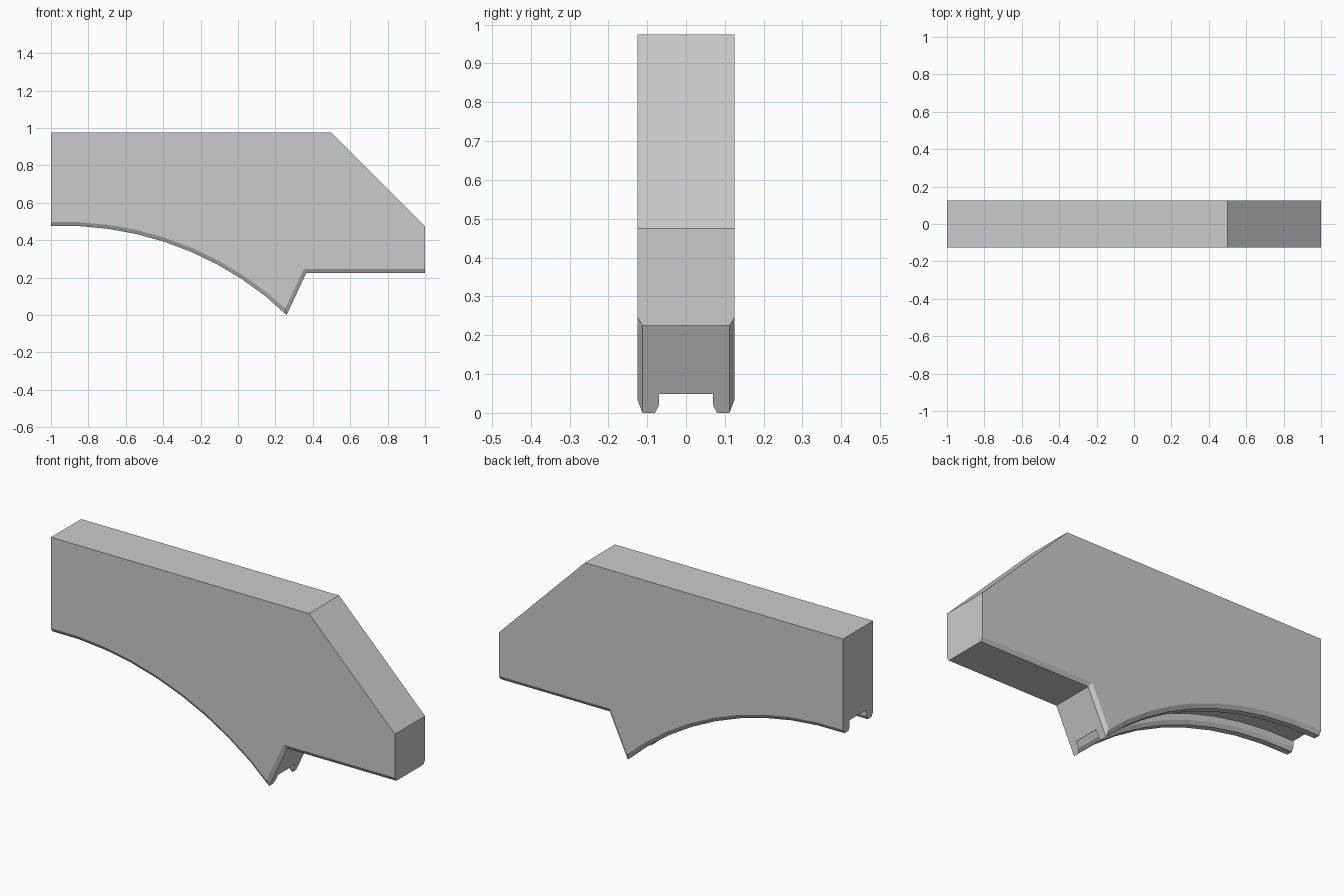
import bpy, bmesh, math
from mathutils import Vector

cube = bpy.data.objects.get("Cube")
if cube:
    bpy.data.objects.remove(cube, do_unlink=True)

grey = bpy.data.materials.new("plain grey")
grey.use_nodes = True
grey.diffuse_color = (0.6, 0.6, 0.6, 1)
grey.node_tree.nodes["Principled BSDF"].inputs["Base Color"].default_value = (0.6, 0.6, 0.6, 1)

HALF, CHAMFER_Y, CHAMFER_Z = 0.125, 0.013, 0.021
SEGMENTS = 9


def offset(path, d):
    """Shift an x-z path upwards by d with mitred corners."""
    normals = [Vector((a.y - b.y, b.x - a.x)).normalized() for a, b in zip(path, path[1:])]
    result = []
    for i, p in enumerate(path):
        if i in (0, len(path) - 1):
            result.append(p + Vector((0, d)))
        else:
            n = normals[i - 1] + normals[i]
            result.append(p + n * (2 * d / n.length_squared))
    return result


def loft(name, rings, wrap=True):
    """Join equal rings of points into a closed solid."""
    bm = bmesh.new()
    loops = [[bm.verts.new(p) for p in ring] for ring in rings]
    for a, b in zip(loops, loops[1:]):
        for i in range(len(a)):
            j = (i + 1) % len(a)
            bm.faces.new((a[i], a[j], b[j], b[i]))
    bm.faces.new(loops[0])
    bm.faces.new(loops[-1])
    bmesh.ops.recalc_face_normals(bm, faces=bm.faces)
    mesh = bpy.data.meshes.new(name)
    bm.to_mesh(mesh)
    bm.free()
    mesh.materials.append(grey)
    obj = bpy.data.objects.new(name, mesh)
    bpy.context.collection.objects.link(obj)
    return obj


# Arched underside, ending at the pointed tip
CENTRE, RADIUS, CROWN = -0.93, 1.728, 0.477
start = math.asin((-1 - CENTRE) / RADIUS)
end = math.asin((0.26 - CENTRE) / RADIUS)
arc = []
for i in range(SEGMENTS + 1):
    a = start + (end - start) * i / SEGMENTS
    arc.append(Vector((CENTRE + RADIUS * math.sin(a), CROWN - RADIUS * (1 - math.cos(a)))))
arc[-1].y = 0

# Body: outline extruded in depth, chamfered along its lower edges
lower = arc + [Vector((0.365, 0.225)), Vector((1, 0.225))]
upper = [Vector((1, 0.475)), Vector((0.5, 0.975)), Vector((-1, 0.975))]
inset = offset(lower, CHAMFER_Z)
rings = []
for y, edge in ((-HALF, inset), (CHAMFER_Y - HALF, lower),
                (HALF - CHAMFER_Y, lower), (HALF, inset)):
    rings.append([(p.x, y, p.y) for p in edge + upper])
body = loft("arched_bracket", rings)

# Groove along the arch, with flared mouth
tangent = (arc[-1] - arc[-2]).normalized()
track = [Vector((-1.1, arc[0].y))] + arc + [arc[-1] + tangent * 0.15]
profile = [(-0.09, -0.02), (-0.07, 0.02), (-0.07, 0.052),
           (0.07, 0.052), (0.07, 0.02), (0.09, -0.02)]
lines = [(y, offset(track, d)) for y, d in profile]
rings = [[(line[i].x, y, line[i].y) for y, line in lines] for i in range(len(track))]
cutter = loft("groove_cutter", rings)
cutter.hide_render = True

cut = body.modifiers.new("groove", 'BOOLEAN')
cut.operation = 'DIFFERENCE'
cut.solver = 'EXACT'
cut.object = cutter
bpy.context.view_layer.objects.active = body
body.select_set(True)
bpy.ops.object.modifier_apply(modifier=cut.name)
bpy.data.objects.remove(cutter, do_unlink=True)
